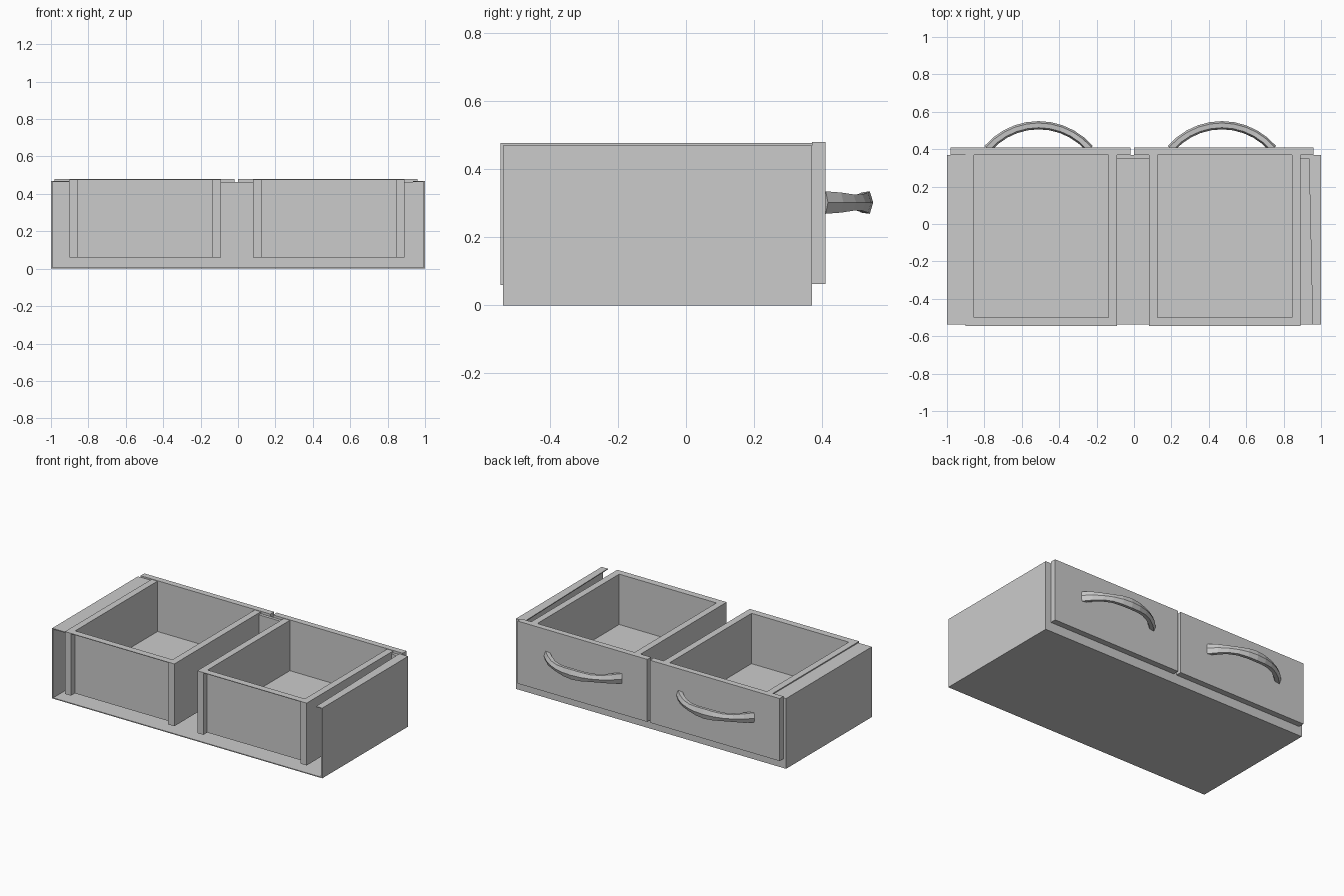
import bpy, bmesh, math

if "Cube" in bpy.data.objects:
    bpy.data.objects.remove(bpy.data.objects["Cube"])


def mesh_object(name, bm):
    bmesh.ops.recalc_face_normals(bm, faces=bm.faces)
    me = bpy.data.meshes.new(name)
    bm.to_mesh(me)
    bm.free()
    ob = bpy.data.objects.new(name, me)
    bpy.context.collection.objects.link(ob)
    return ob


def prism(bm, corners, z0, z1):
    """Vertical prism over a flat outline."""
    low = [bm.verts.new((x, y, z0)) for x, y in corners]
    high = [bm.verts.new((x, y, z1)) for x, y in corners]
    bm.faces.new(low[::-1])
    bm.faces.new(high)
    n = len(corners)
    for i in range(n):
        j = (i + 1) % n
        bm.faces.new((low[i], low[j], high[j], high[i]))


def box(bm, x0, x1, y0, y1, z0, z1):
    prism(bm, [(x0, y0), (x1, y0), (x1, y1), (x0, y1)], z0, z1)


def boxes(name, *dims):
    bm = bmesh.new()
    for d in dims:
        box(bm, *d)
    return mesh_object(name, bm)


BACK, FACE, SIDE_TOP, TOP = -0.537, 0.37, 0.47, 0.477

# Thin cabinet shell: base sheet and side sheets
boxes("base", (-1, 1, BACK, FACE, 0, 0.006))
boxes("left_side", (-1, -0.992, BACK, FACE, 0.006, SIDE_TOP))
boxes("right_side", (0.992, 1, BACK, FACE, 0.006, SIDE_TOP))

# Top flanges on the sides, the right one slightly slanted
boxes("left_flange", (-0.992, -0.9, BACK, FACE, SIDE_TOP - 0.006, SIDE_TOP))
bm = bmesh.new()
prism(bm, [(0.955, BACK), (0.992, BACK), (0.992, FACE), (0.935, FACE)],
      SIDE_TOP - 0.006, SIDE_TOP)
mesh_object("right_flange", bm)

# Frame behind the drawer fronts
boxes("face_frame",
      (-0.992, 0.992, 0.35, FACE, 0.006, 0.06),
      (-0.992, -0.9, 0.35, FACE, 0.06, SIDE_TOP - 0.006),
      (0.89, 0.992, 0.35, FACE, 0.06, SIDE_TOP - 0.006),
      (-0.09, 0.08, 0.35, FACE, 0.06, SIDE_TOP - 0.006))


def drawer_box(prefix, cx):
    w, i = 0.405, 0.36
    y0, y1 = -0.545, FACE
    for side, s in (("left", -1), ("right", 1)):
        a, b = sorted((cx + s * w, cx + s * i))
        boxes(f"{prefix}_{side}_wall", (a, b, y0, y1, 0.06, TOP))
    # recessed back board under a thin rim
    boxes(f"{prefix}_back_board", (cx - i, cx + i, -0.504, -0.5, 0.06, TOP - 0.004))
    boxes(f"{prefix}_back_rim", (cx - i, cx + i, y0, -0.5, TOP - 0.004, TOP))
    boxes(f"{prefix}_floor", (cx - i, cx + i, -0.5, y1, 0.06, 0.14))


def handle(name, cx):
    """Bowed six-sided grip, slightly thicker at the middle and the ends."""
    half, sag, n = 0.265, 0.117, 10
    r = (half ** 2 + sag ** 2) / (2 * sag)
    span = math.asin(half / r) + 0.03
    cy = 0.41 + sag - r
    profile = [(0.023, 0), (0.013, 1), (-0.012, 0.9),
               (-0.021, 0), (-0.012, -0.9), (0.013, -1)]
    bm = bmesh.new()
    rings = []
    for k in range(n + 1):
        t = -1 + 2 * k / n
        a = t * span
        hz = 0.028 + 0.005 * math.cos(2 * math.pi * t)
        rings.append([bm.verts.new((cx + (r + d) * math.sin(a),
                                    cy + (r + d) * math.cos(a),
                                    0.302 + z * hz)) for d, z in profile])
    for p, q in zip(rings, rings[1:]):
        for i in range(6):
            j = (i + 1) % 6
            bm.faces.new((p[i], p[j], q[j], q[i]))
    bm.faces.new(rings[0])
    bm.faces.new(rings[-1][::-1])
    mesh_object(name, bm)


# Two drawers with fronts and handles
for prefix, cx, front_x in (("left_drawer", -0.495, -0.5),
                            ("right_drawer", 0.485, 0.48)):
    drawer_box(prefix, cx)
    boxes(f"{prefix}_front", (front_x - 0.48, front_x + 0.48, FACE, 0.41, 0.062, 0.48))
    handle(f"{prefix}_handle", front_x - 0.01)
